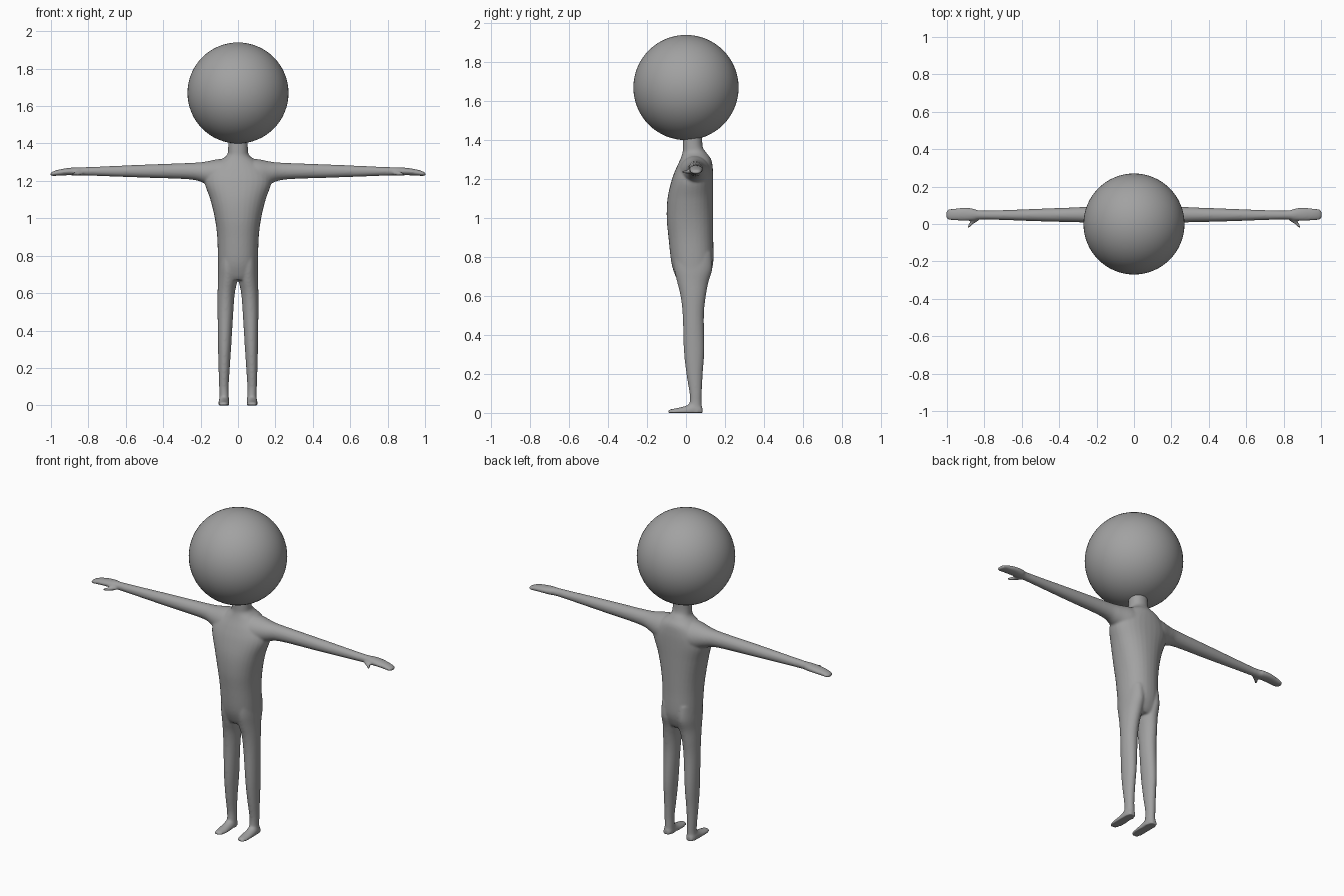
import bpy, bmesh, math
from mathutils import Vector

grey = bpy.data.materials.new("plain grey")
grey.diffuse_color = (0.36, 0.36, 0.36, 1)


def spline(rows, steps=5):
    """Catmull-Rom interpolation of the section rows."""
    out = []
    for i in range(len(rows) - 1):
        p = [rows[max(i - 1, 0)], rows[i], rows[i + 1], rows[min(i + 2, len(rows) - 1)]]
        for k in range(steps):
            t = k / steps
            out.append([0.5 * (2 * b + (c - a) * t + (2 * a - 5 * b + 4 * c - d) * t * t
                               + (3 * b - a - 3 * c + d) * t ** 3) for a, b, c, d in zip(*p)])
    return out + [list(rows[-1])]


def loft(bm, axis, rows, side=1, power=1.0, n=32):
    """Rows are (position on axis, min and max of first other axis, min and max of second)."""
    others = [i for i in range(3) if i != axis]
    rings = []
    for t, a0, a1, b0, b1 in spline(rows):
        ring = []
        for i in range(n):
            ang = math.tau * i / n
            c, s = math.cos(ang), math.sin(ang)
            c = math.copysign(abs(c) ** power, c)
            s = math.copysign(abs(s) ** power, s)
            p = [0, 0, 0]
            p[axis] = t
            p[others[0]] = (a0 + a1) / 2 + (a1 - a0) / 2 * c
            p[others[1]] = (b0 + b1) / 2 + (b1 - b0) / 2 * s
            ring.append(bm.verts.new((p[0] * side, p[1], max(p[2], 0))))
        rings.append(ring)
    for r, q in zip(rings, rings[1:]):
        for i in range(n):
            j = (i + 1) % n
            bm.faces.new((r[i], r[j], q[j], q[i]))
    bm.faces.new(rings[0])
    bm.faces.new(rings[-1])


# Torso and neck: z, x range, y range
torso = [(z, -w, w, y0, y1) for z, w, y0, y1 in [
    (0.67, 0.095, -0.035, 0.10), (0.70, 0.104, -0.053, 0.120), (0.77, 0.107, -0.075, 0.140),
    (0.90, 0.111, -0.090, 0.140), (1.00, 0.124, -0.099, 0.140), (1.10, 0.148, -0.095, 0.140),
    (1.19, 0.178, -0.075, 0.140), (1.25, 0.165, -0.053, 0.138), (1.30, 0.110, -0.030, 0.130),
    (1.335, 0.062, -0.018, 0.105), (1.37, 0.053, -0.016, 0.085), (1.46, 0.053, -0.016, 0.085)]]

# Arm and hand: x, y range, z range
arm = [(0.00, -0.04, 0.13, 1.14, 1.32), (0.10, -0.035, 0.125, 1.15, 1.317),
       (0.18, -0.01, 0.105, 1.187, 1.302), (0.26, 0.007, 0.092, 1.208, 1.296),
       (0.50, 0.014, 0.082, 1.217, 1.287), (0.80, 0.024, 0.072, 1.228, 1.274),
       (0.86, 0.018, 0.083, 1.229, 1.273), (0.91, 0.017, 0.087, 1.230, 1.269),
       (0.96, 0.019, 0.083, 1.228, 1.260), (0.99, 0.022, 0.079, 1.226, 1.250),
       (1.002, 0.030, 0.071, 1.229, 1.243)]

# Leg: z, x range, y range
leg = [(0.00, 0.047, 0.104, 0.015, 0.082), (0.05, 0.049, 0.099, 0.018, 0.081),
       (0.10, 0.050, 0.101, 0.018, 0.081), (0.20, 0.044, 0.104, 0.002, 0.086),
       (0.32, 0.036, 0.107, -0.011, 0.094), (0.50, 0.025, 0.109, -0.017, 0.092),
       (0.60, 0.017, 0.109, -0.028, 0.102), (0.67, 0.003, 0.107, -0.045, 0.115),
       (0.74, 0.000, 0.106, -0.060, 0.135), (0.82, 0.010, 0.100, -0.060, 0.130)]

# Foot: y, x range, z range (the sole is flattened at the ground)
foot = [(-0.091, 0.064, 0.090, -0.008, 0.012), (-0.078, 0.052, 0.101, -0.015, 0.019),
        (-0.04, 0.046, 0.106, -0.020, 0.026), (0.00, 0.047, 0.105, -0.025, 0.037),
        (0.04, 0.047, 0.104, -0.030, 0.055), (0.07, 0.050, 0.101, -0.030, 0.045),
        (0.084, 0.060, 0.092, -0.020, 0.030)]

# Thumb: y, x range, z range
thumb = [(-0.020, 0.880, 0.894, 1.230, 1.243), (0.000, 0.858, 0.884, 1.228, 1.247),
         (0.020, 0.830, 0.872, 1.229, 1.253), (0.045, 0.820, 0.870, 1.232, 1.262)]

# One continuous body, fused from the overlapping lofts
bm = bmesh.new()
loft(bm, 2, torso, power=0.92)
for side in (1, -1):
    loft(bm, 0, arm, side)
    loft(bm, 2, leg, side)
    loft(bm, 1, foot, side)
    loft(bm, 1, thumb, side)
bmesh.ops.recalc_face_normals(bm, faces=bm.faces)
mesh = bpy.data.meshes.new("body")
bm.to_mesh(mesh)
bm.free()
mesh.materials.append(grey)
body = bpy.data.objects.new("body", mesh)
bpy.context.collection.objects.link(body)
remesh = body.modifiers.new("fuse", 'REMESH')
remesh.mode = 'VOXEL'
remesh.voxel_size = 0.006
remesh.use_smooth_shade = True
blend = body.modifiers.new("blend", 'SMOOTH')
blend.factor = 0.5
blend.iterations = 8

# Round head
bpy.ops.mesh.primitive_uv_sphere_add(segments=64, ring_count=32, radius=0.27, location=(0, 0, 1.67))
head = bpy.context.object
head.name = "head"
head.data.materials.append(grey)
bpy.ops.object.shade_smooth()
